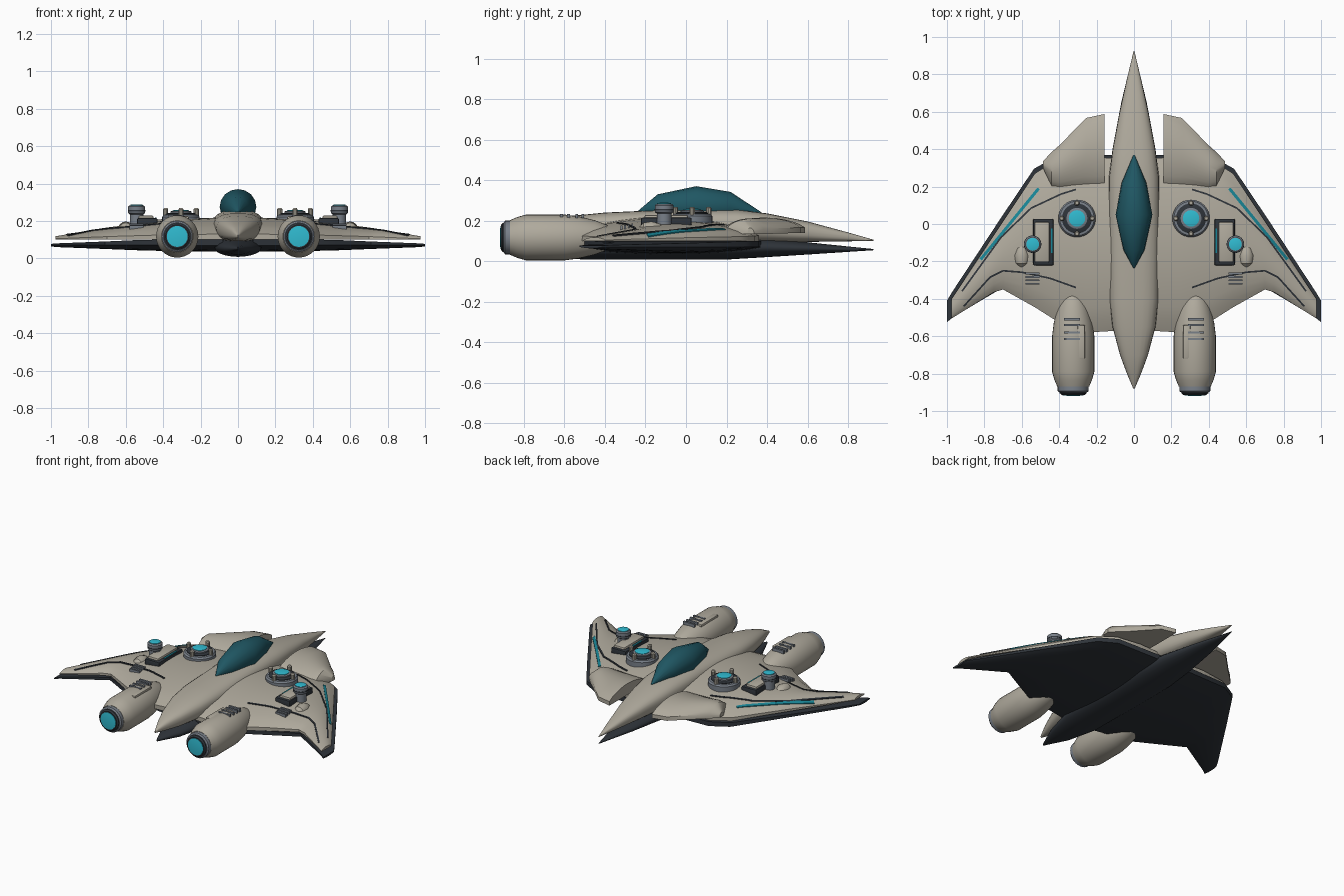
import bpy, bmesh, math
from mathutils import Vector

cube = bpy.data.objects.get("Cube")
if cube:
    bpy.data.objects.remove(cube)


def material(name, rgb):
    m = bpy.data.materials.new(name)
    m.use_nodes = True
    m.diffuse_color = (*rgb, 1)
    bsdf = next(n for n in m.node_tree.nodes if n.type == 'BSDF_PRINCIPLED')
    bsdf.inputs["Base Color"].default_value = (*rgb, 1)
    bsdf.inputs["Roughness"].default_value = 0.6
    return m


CREAM = material("warm grey hull", (0.43, 0.40, 0.335))
DARK = material("charcoal underside", (0.028, 0.034, 0.042))
GREY = material("steel grey", (0.19, 0.215, 0.25))
GLOW = material("cyan glow", (0.03, 0.50, 0.64))
GLASS = material("teal glass", (0.014, 0.095, 0.125))
STRIPE = material("teal stripe", (0.01, 0.24, 0.31))
parts = []


def finish(name, bm, mat, mirror=False):
    bmesh.ops.recalc_face_normals(bm, faces=bm.faces)
    mesh = bpy.data.meshes.new(name)
    bm.to_mesh(mesh)
    bm.free()
    mesh.materials.append(mat)
    ob = bpy.data.objects.new(name, mesh)
    bpy.context.collection.objects.link(ob)
    if mirror:
        ob.modifiers.new("Mirror", 'MIRROR').use_clip = False
    parts.append(ob)
    return ob


def loft(name, rings, mat, mirror=False):
    """Skin a list of equal-length closed rings and cap both ends."""
    bm = bmesh.new()
    loops = [[bm.verts.new(p) for p in ring] for ring in rings]
    n = len(loops[0])
    for a, b in zip(loops, loops[1:]):
        for i in range(n):
            j = (i + 1) % n
            bm.faces.new((a[i], a[j], b[j], b[i]))
    bm.faces.new(loops[0])
    bm.faces.new(loops[-1])
    return finish(name, bm, mat, mirror)


def body(name, stations, mat, power=1.0, sides=24):
    """Hull along y from (y, half width, low z, high z) stations."""
    def bend(v):
        return math.copysign(abs(v) ** power, v)
    rings = []
    for y, w, lo, hi in stations:
        angles = [2 * math.pi * i / sides for i in range(sides)]
        rings.append([(w * bend(math.cos(a)), y,
                       (lo + hi) / 2 + (hi - lo) / 2 * bend(math.sin(a))) for a in angles])
    return loft(name, rings, mat)


def lathe(name, centre, axis, profile, mat, sides=24):
    """Mirrored turned part from (radius, height) points along the y or z axis."""
    c, rings = Vector(centre), []
    for r, h in profile:
        ring = []
        for i in range(sides):
            a = 2 * math.pi * i / sides
            u, v = r * math.cos(a), r * math.sin(a)
            ring.append(c + Vector((u, h, v) if axis == 'y' else (u, v, h)))
        rings.append(ring)
    return loft(name, rings, mat, True)


def box(name, centre, size, mat, bevel=0.0):
    bm = bmesh.new()
    bmesh.ops.create_cube(bm, size=1)
    for v in bm.verts:
        v.co = Vector(centre) + Vector(a * b for a, b in zip(v.co, size))
    if bevel:
        bmesh.ops.bevel(bm, geom=bm.edges[:], offset=bevel, segments=2,
                        profile=0.5, affect='EDGES')
    return finish(name, bm, mat, True)


def swell(t, edge):
    return edge + (1 - edge) * math.sin(math.pi * t) ** 0.7


def panel(name, stations, mat, edge=0.25, under=0.0, steps=14):
    """Wing across x from (x, leading y, trailing y, low z, high z) stations.
    'under' above zero swells the underside and keeps the top flat."""
    rings = []
    for x, le, te, lo, hi in stations:
        ts = [i / steps for i in range(steps + 1)]
        ys = [le + (te - le) * t for t in ts]
        curve = [swell(t, edge) for t in ts]
        if under:
            top = [(x, y, hi) for y in ys]
            low = [(x, y, hi - (hi - lo) * s) for y, s in zip(ys, curve)]
        else:
            top = [(x, y, lo + (hi - lo) * s) for y, s in zip(ys, curve)]
            low = [(x, y, lo) for y in ys]
        rings.append(top + low[::-1])
    return loft(name, rings, mat, True)


# Fuselage, keel and canopy
body("fuselage", [(-0.88, 0.004, 0.11, 0.125), (-0.8, 0.038, 0.1, 0.165),
                  (-0.7, 0.075, 0.092, 0.195), (-0.55, 0.115, 0.09, 0.225),
                  (-0.4, 0.132, 0.09, 0.24), (0, 0.136, 0.09, 0.258),
                  (0.25, 0.134, 0.09, 0.255), (0.4, 0.115, 0.092, 0.236),
                  (0.6, 0.077, 0.095, 0.196), (0.8, 0.032, 0.098, 0.142),
                  (0.925, 0.002, 0.1, 0.106)], CREAM, 0.75)
body("keel", [(-0.86, 0.004, 0.045, 0.06), (-0.7, 0.075, 0.02, 0.085),
              (-0.5, 0.125, 0.008, 0.11), (0.2, 0.135, 0.008, 0.125),
              (0.4, 0.115, 0.02, 0.115), (0.65, 0.068, 0.036, 0.088),
              (0.925, 0.002, 0.054, 0.06)], DARK)
body("canopy", [(-0.235, 0.004, 0.24, 0.25), (-0.14, 0.056, 0.2, 0.33),
                (0.05, 0.098, 0.18, 0.37), (0.22, 0.066, 0.2, 0.342),
                (0.37, 0.003, 0.235, 0.243)], GLASS, sides=16)

# Wings: pale upper shell and dark lower shell
upper = [(0.08, 0.35, -0.57, 0.1, 0.22), (0.25, 0.36, -0.58, 0.1, 0.21),
         (0.42, 0.34, -0.515, 0.1, 0.198), (0.53, 0.27, -0.445, 0.1, 0.186),
         (0.7, 0.015, -0.35, 0.1, 0.165), (0.75, -0.06, -0.365, 0.1, 0.157),
         (0.975, -0.4, -0.505, 0.1, 0.118)]
panel("upper_wing", upper, CREAM)
panel("lower_wing", [(0.08, 0.37, -0.56, 0.035, 0.1), (0.42, 0.36, -0.5, 0.04, 0.1),
                     (0.535, 0.295, -0.44, 0.043, 0.098), (0.71, 0.035, -0.345, 0.05, 0.09),
                     (0.97, -0.36, -0.5, 0.06, 0.08), (1.0, -0.41, -0.525, 0.064, 0.077)],
      DARK, 0.5, under=1)
panel("front_fairing", [(0.158, 0.588, 0.2, 0.14, 0.215), (0.255, 0.567, 0.2, 0.14, 0.215),
                        (0.4, 0.42, 0.19, 0.135, 0.21), (0.44, 0.385, 0.2, 0.135, 0.205),
                        (0.487, 0.335, 0.3, 0.135, 0.165)], CREAM, 0.35)


def wing_z(x, y):
    for a, b in zip(upper, upper[1:]):
        if x <= b[0]:
            break
    f = (x - a[0]) / (b[0] - a[0])
    le, te, lo, hi = (p + (q - p) * f for p, q in zip(a[1:], b[1:]))
    t = min(max((y - le) / (te - le), 0), 1)
    return lo + (hi - lo) * swell(t, 0.25)


def ribbon(name, path, width, mat):
    """Thin painted strip that follows the upper wing."""
    pts = []
    for a, b in zip(path, path[1:]):
        pts += [Vector(a).lerp(Vector(b), i / 8) for i in range(8)]
    pts.append(Vector(path[-1]))
    rings = []
    for i, p in enumerate(pts):
        d = (pts[min(i + 1, len(pts) - 1)] - pts[max(i - 1, 0)]).normalized()
        side = Vector((-d.y, d.x)) * width / 2
        rings.append([(q.x, q.y, wing_z(q.x, q.y) + h)
                      for q, h in ((p + side, 0.005), (p - side, 0.005),
                                   (p - side, -0.003), (p + side, -0.003))])
    loft(name, rings, mat, True)


ribbon("front_panel_line", [(0.31, 0.185), (0.39, 0.16), (0.55, 0.085),
                            (0.71, -0.07), (0.92, -0.36)], 0.009, DARK)
ribbon("rear_panel_line", [(0.31, -0.34), (0.45, -0.29), (0.6, -0.258), (0.7, -0.25),
                           (0.77, -0.285), (0.91, -0.44)], 0.009, DARK)
ribbon("wing_stripe", [(0.51, 0.19), (0.82, -0.19)], 0.016, STRIPE)

# Engines
E = (0.325, 0, 0.117)
lathe("engine_nacelle", E, 'y', [(0.085, -0.87), (0.1, -0.835), (0.113, -0.79), (0.113, -0.6),
                                 (0.104, -0.53), (0.085, -0.45), (0.05, -0.36),
                                 (0.02, -0.33)], CREAM, 32)
lathe("engine_ring", E, 'y', [(0.083, -0.86), (0.083, -0.893), (0.074, -0.9)], GREY, 32)
lathe("engine_collar", E, 'y', [(0.072, -0.89), (0.072, -0.905), (0.062, -0.913)], DARK, 32)
lathe("engine_glow", E, 'y', [(0.056, -0.9), (0.056, -0.916), (0.03, -0.919)], GLOW, 24)
box("engine_side_panel", (0.282, -0.63, 0.216), (0.04, 0.18, 0.018), CREAM, 0.006)
for i, y in enumerate((-0.51, -0.54, -0.58, -0.615)):
    box(f"engine_vent_{i + 1}", (0.332, y, 0.222), (0.085, 0.013, 0.02), GREY)

# Round lift turbines on the wings
T = (0.305, 0.03, 0)
lathe("turbine_base", T, 'z', [(0.1, 0.17), (0.1, 0.222), (0.092, 0.232), (0.08, 0.234)], GREY, 32)
lathe("turbine_dark_ring", T, 'z', [(0.08, 0.2), (0.08, 0.238), (0.074, 0.242)], DARK, 32)
lathe("turbine_hub", T, 'z', [(0.056, 0.2), (0.056, 0.25), (0.05, 0.253)], GREY)
lathe("turbine_glow", T, 'z', [(0.044, 0.22), (0.044, 0.256), (0.03, 0.259)], GLOW)
for i in range(4):
    a = i * math.pi / 2
    lathe(f"turbine_knob_{i + 1}", (T[0] + 0.082 * math.cos(a), T[1] + 0.082 * math.sin(a), 0),
          'z', [(0.014, 0.21), (0.014, 0.262), (0.009, 0.268)], CREAM, 10)

# Weapon mounts
box("mount_base", (0.485, -0.097, 0.187), (0.11, 0.25, 0.056), DARK, 0.008)
box("mount_cover", (0.492, -0.097, 0.204), (0.08, 0.215, 0.05), CREAM, 0.008)
box("mount_stripe", (0.44, -0.09, 0.214), (0.008, 0.13, 0.008), STRIPE)
P = (0.542, -0.108, 0)
lathe("mount_post", P, 'z', [(0.036, 0.15), (0.036, 0.235), (0.046, 0.242), (0.046, 0.276),
                             (0.038, 0.283)], GREY)
lathe("mount_post_band", P, 'z', [(0.047, 0.25), (0.047, 0.258)], DARK)
lathe("mount_glow", P, 'z', [(0.034, 0.27), (0.034, 0.286), (0.02, 0.289)], GLOW)
lathe("mount_fairing", (0.6, -0.17, 0.155), 'y', [(0.004, -0.07), (0.035, -0.04), (0.042, 0),
                                                  (0.03, 0.04), (0.004, 0.07)], CREAM, 16)

# Wing vents
for i in range(4):
    y = -0.265 - 0.018 * i
    box(f"wing_vent_{i + 1}", (0.543, y, wing_z(0.543, y) + 0.004), (0.076, 0.009, 0.02), GREY)

# Smooth shading with crisp edges
bpy.ops.object.select_all(action='DESELECT')
for ob in parts:
    ob.select_set(True)
bpy.context.view_layer.objects.active = parts[0]
bpy.ops.object.shade_smooth_by_angle(angle=math.radians(35))
